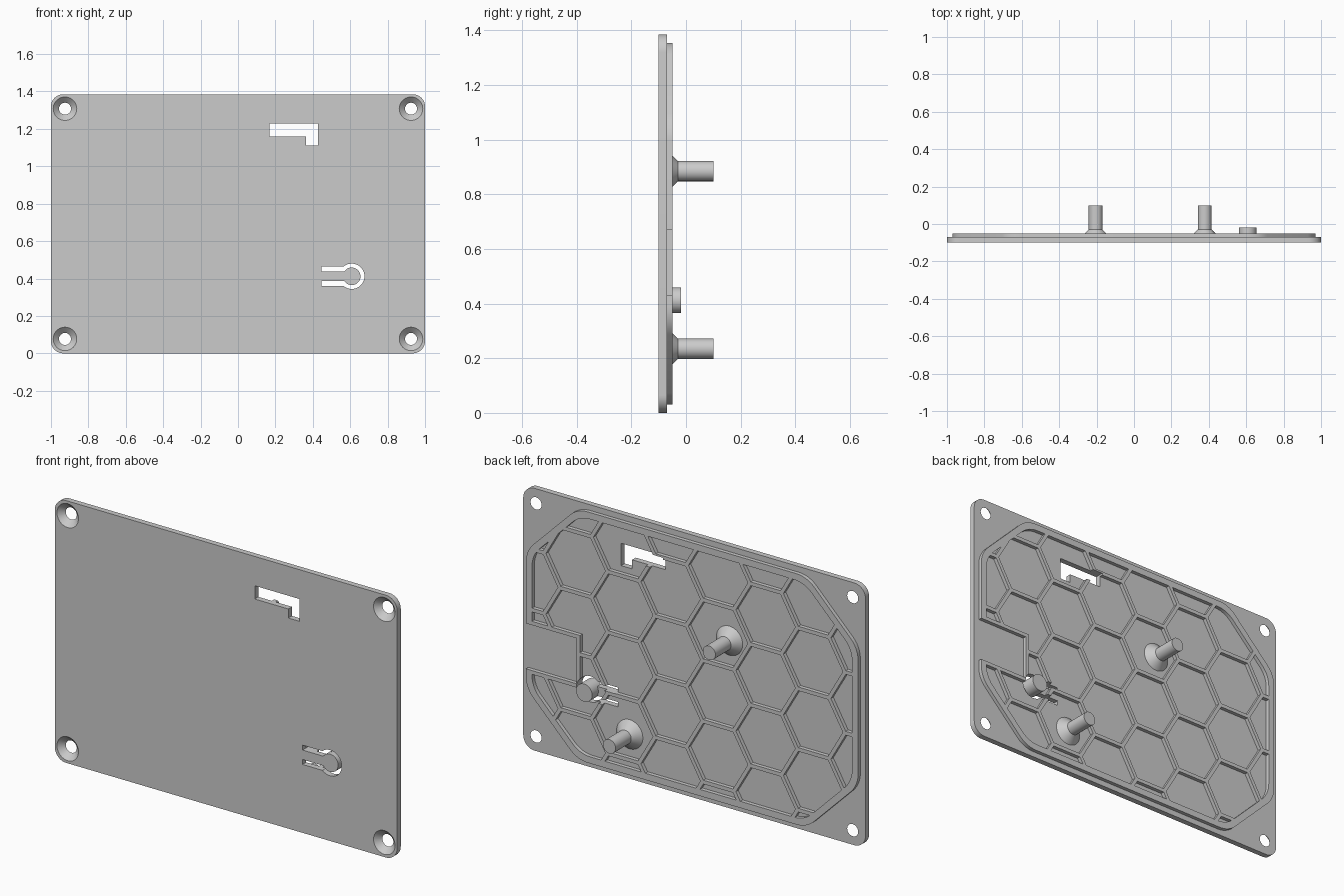
import bpy, bmesh, math
from mathutils import Vector

if "Cube" in bpy.data.objects:
    bpy.data.objects.remove(bpy.data.objects["Cube"])

HEIGHT = 1.385
FRONT, BACK, RIM_TOP = -0.10, -0.07, -0.05

grey = bpy.data.materials.new("plain grey")
grey.use_nodes = True
grey.diffuse_color = (0.6, 0.6, 0.6, 1)
grey.node_tree.nodes["Principled BSDF"].inputs["Base Color"].default_value = (0.6, 0.6, 0.6, 1)


def finish(name, bm):
    bmesh.ops.recalc_face_normals(bm, faces=bm.faces)
    mesh = bpy.data.meshes.new(name)
    bm.to_mesh(mesh)
    bm.free()
    mesh.materials.append(grey)
    obj = bpy.data.objects.new(name, mesh)
    bpy.context.collection.objects.link(obj)
    return obj


def prisms(name, outlines, y0, y1):
    """Extrude (x, z) outlines from y0 to y1."""
    bm = bmesh.new()
    for outline in outlines:
        a = [bm.verts.new((x, y0, z)) for x, z in outline]
        b = [bm.verts.new((x, y1, z)) for x, z in outline]
        bm.faces.new(a)
        bm.faces.new(b[::-1])
        for i in range(len(a)):
            j = (i + 1) % len(a)
            bm.faces.new((a[i], a[j], b[j], b[i]))
    return finish(name, bm)


def lathe(name, profile, places, sides=40):
    """Turn a (radius, y) profile about the y direction at each (x, z)."""
    bm = bmesh.new()
    for cx, cz in places:
        rings = []
        for r, y in profile:
            angles = [math.tau * k / sides for k in range(sides)]
            rings.append([bm.verts.new((cx + r * math.cos(t), y, cz + r * math.sin(t))) for t in angles])
        bm.faces.new(rings[0])
        bm.faces.new(rings[-1])
        for a, b in zip(rings, rings[1:]):
            for i in range(sides):
                j = (i + 1) % sides
                bm.faces.new((a[i], a[j], b[j], b[i]))
    return finish(name, bm)


def rounded(points, t, steps=8):
    """Fillet every corner, starting each arc at distance t from it."""
    out = []
    pts = [Vector(p) for p in points]
    for i, p in enumerate(pts):
        u = (pts[i - 1] - p).normalized()
        v = (pts[(i + 1) % len(pts)] - p).normalized()
        c = p + (u + v) * t / (1 + u.dot(v))
        a, b = p + u * t - c, p + v * t - c
        for k in range(steps + 1):
            direction = a.lerp(b, k / steps).normalized()
            out.append(tuple(c + direction * a.length))
    return out


def rect(x0, x1, z0, z1):
    return [(x0, z0), (x1, z0), (x1, z1), (x0, z1)]


def octagon(inset):
    """Rim outline: a rectangle with large cut corners."""
    x, z0, z1 = 0.97 - inset, 0.03 + inset, HEIGHT - 0.03 - inset
    c = 0.30 - inset * 0.586
    return rounded([(x - c, z0), (x, z0 + c), (x, z1 - c), (x - c, z1),
                    (c - x, z1), (-x, z1 - c), (-x, z0 + c), (c - x, z0)], 0.06, 6)


def carve(obj, cutter, operation="DIFFERENCE"):
    mod = obj.modifiers.new(cutter.name, "BOOLEAN")
    mod.object, mod.operation, mod.solver = cutter, operation, "EXACT"
    cutter.hide_render = True


def bake(obj):
    graph = bpy.context.evaluated_depsgraph_get()
    mesh = bpy.data.meshes.new_from_object(obj.evaluated_get(graph))
    obj.modifiers.clear()
    obj.data = mesh


# Panel and the honeycomb rim on its back
panel = prisms("panel", [rounded(rect(-1, 1, 0, HEIGHT), 0.065)], FRONT, BACK)
ribs = prisms("honeycomb_ribs", [octagon(0)], BACK - 0.005, RIM_TOP)

# Honeycomb pockets, kept inside the rim and clear of the side notch
side, rib = 0.185, 0.02
radius = side - rib / math.sqrt(3)
cells = []
for col in range(-1, 7):
    for row in range(-1, 5):
        cx = 0.68 - 1.5 * side * col
        cz = 1.07 + math.sqrt(3) * side * ((col % 2) / 2 - row)
        cells.append([(cx + radius * math.cos(k * math.pi / 3),
                       cz + radius * math.sin(k * math.pi / 3)) for k in range(6)])
pockets = prisms("pocket_cutter", cells, -0.09, -0.03)
inner = prisms("inner_rim_cutter", [octagon(0.035)], -0.12, 0)
notch_wall = prisms("notch_wall_cutter", [rect(0.655, 1.2, 0.41, 0.69)], -0.13, 0.01)
notch = prisms("notch_cutter", [rect(0.675, 1.2, 0.43, 0.67)], -0.13, 0.01)
carve(pockets, inner, "INTERSECT")
carve(pockets, notch_wall)
bake(pockets)
carve(ribs, pockets)
carve(ribs, notch)

# L-shaped window
window = prisms("window_cutter", [[(0.168, 1.23), (0.428, 1.23), (0.428, 1.112),
                                   (0.364, 1.112), (0.364, 1.16), (0.168, 1.16)]], -0.2, 0.1)

# Keyhole slot that frees the springy button arm
bx, bz, r_out, r_in = 0.608, 0.412, 0.068, 0.047


def arc(r, half_gap, steps=28):
    start = math.pi - math.asin(half_gap / r)
    return [(bx + r * math.cos(start * (1 - 2 * k / steps)),
             bz + r * math.sin(start * (1 - 2 * k / steps))) for k in range(steps + 1)]


slot_out, slot_in, slot_end = 0.051, 0.025, 0.447
slot = prisms("slot_cutter", [[(slot_end, bz + slot_out)] + arc(r_out, slot_out)
                              + [(slot_end, bz - slot_out), (slot_end, bz - slot_in)]
                              + arc(r_in, slot_in)[::-1] + [(slot_end, bz + slot_in)]], -0.2, 0.1)

# Countersunk corner holes
corners = [(x, z) for x in (-0.925, 0.925) for z in (0.077, HEIGHT - 0.077)]
screws = lathe("screw_cutter", [(0.065, -0.102), (0.03, -0.068), (0.03, -0.04)], corners)

for body in (panel, ribs):
    carve(body, window)
    carve(body, slot)
carve(panel, screws)
bake(panel)
bake(ribs)
for cutter in (pockets, inner, notch_wall, notch, window, slot, screws):
    bpy.data.objects.remove(cutter)

# Mounting posts with flared feet, and the button
post = [(0.077, BACK - 0.002), (0.077, BACK), (0.037, -0.03), (0.037, 0.10)]
parts = [panel, ribs,
         lathe("upper_post", post, [(-0.205, 0.885)]),
         lathe("lower_post", post, [(0.378, 0.235)]),
         lathe("button", [(r_in, BACK - 0.002), (r_in, -0.018)], [(bx, bz)])]

bpy.ops.object.select_all(action="DESELECT")
for obj in parts:
    obj.select_set(True)
bpy.context.view_layer.objects.active = panel
bpy.ops.object.shade_smooth_by_angle(angle=math.radians(30))
